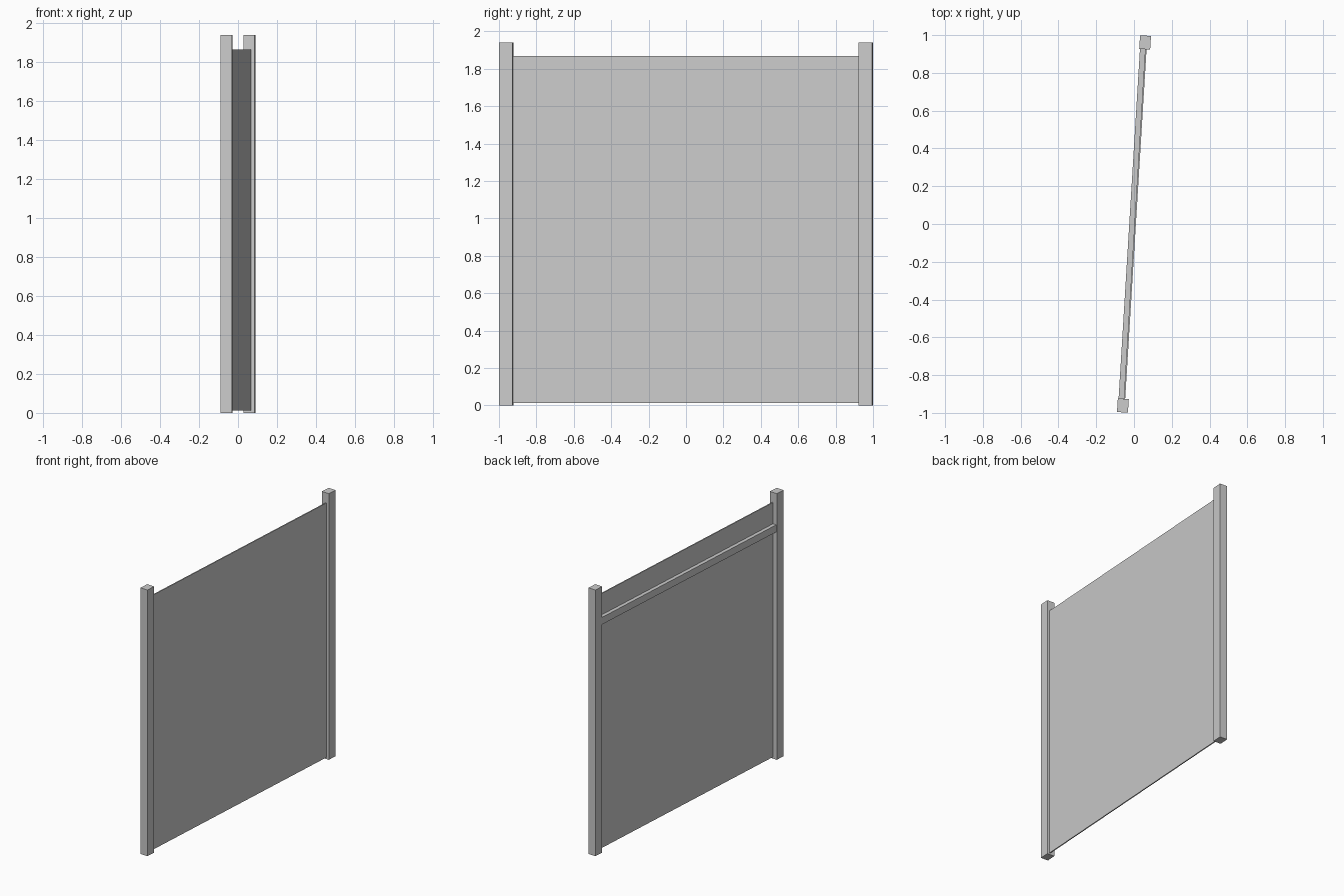
import bpy
import math
from mathutils import Matrix

cube = bpy.data.objects.get("Cube")
if cube:
    bpy.data.objects.remove(cube, do_unlink=True)

# One plain grey for the whole screen
grey = bpy.data.materials.new("light_grey")
grey.use_nodes = True
colour = (0.6, 0.6, 0.6, 1)
grey.diffuse_color = colour
grey.node_tree.nodes["Principled BSDF"].inputs["Base Color"].default_value = colour

# The screen runs front to back, turned slightly about z
TURN = Matrix.Rotation(math.radians(-3.5), 4, "Z")
POST_W, POST_L, POST_H = 0.058, 0.072, 1.94
POST_Y = 0.963
INNER = POST_Y - POST_L / 2


def box(name, x, y, z):
    """Box from (min, max) ranges in the screen's own axes."""
    bpy.ops.mesh.primitive_cube_add(size=1)
    ob = bpy.context.object
    ob.name = name
    size = [b - a for a, b in (x, y, z)]
    mid = [(a + b) / 2 for a, b in (x, y, z)]
    ob.data.transform(Matrix.Translation(mid) @ Matrix.Diagonal((*size, 1)))
    ob.data.transform(TURN)
    ob.data.materials.append(grey)
    return ob


# Posts at both ends
for name, side in (("front_post", -1), ("back_post", 1)):
    c = side * POST_Y
    box(name, (-POST_W / 2, POST_W / 2), (c - POST_L / 2, c + POST_L / 2), (0, POST_H))

# Thin panel and the rail along its right-hand side
box("panel", (0.002, 0.010), (-INNER, INNER), (0.012, 1.867))
box("top_rail", (-0.025, 0.002), (-INNER, INNER), (1.66, 1.712))
